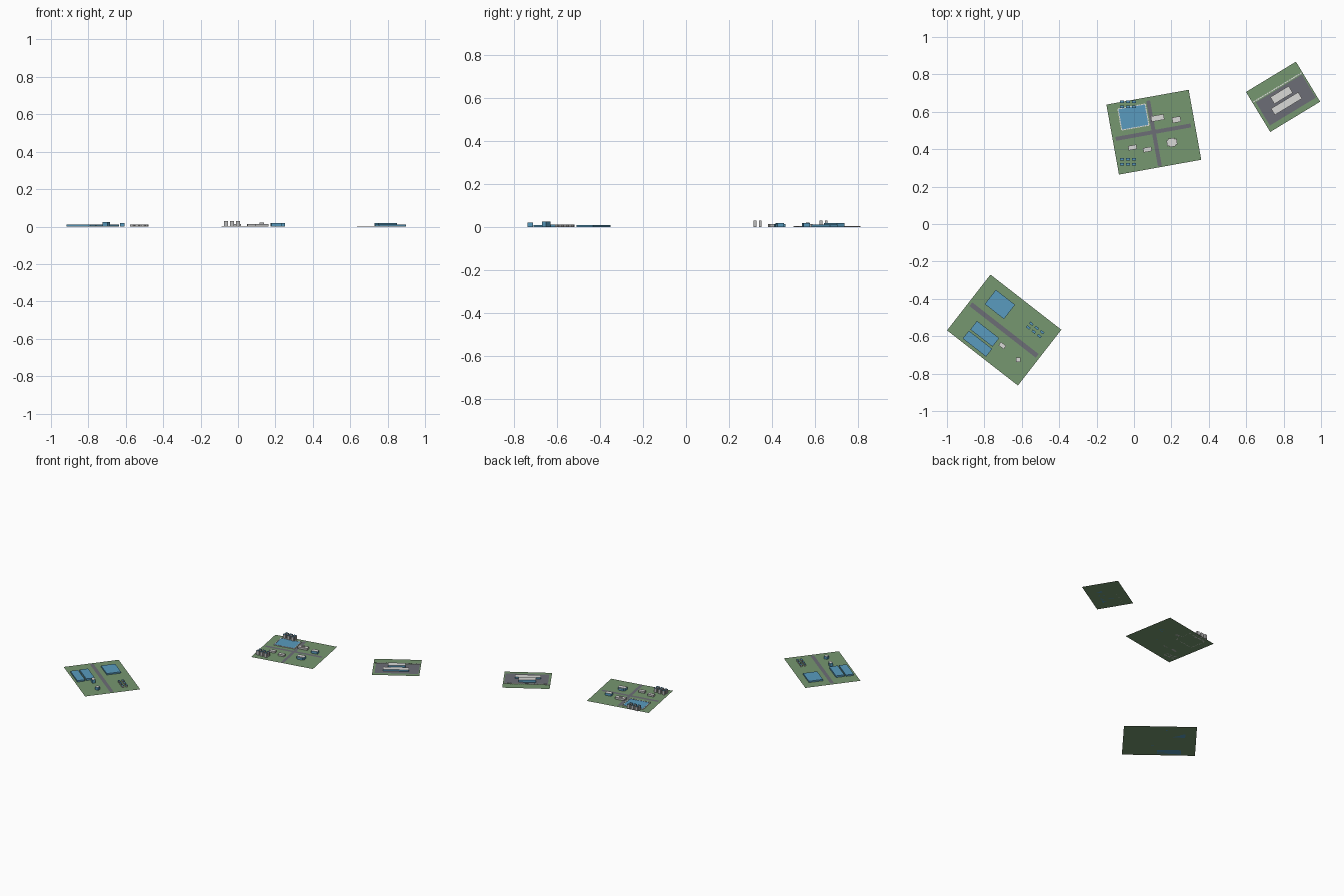
import bpy
from math import radians
from mathutils import Matrix, Vector

cube = bpy.data.objects.get("Cube")
if cube:
    bpy.data.objects.remove(cube, do_unlink=True)


def material(name, colour):
    m = bpy.data.materials.new(name)
    m.use_nodes = True
    rgba = (*colour, 1)
    m.diffuse_color = rgba
    m.node_tree.nodes["Principled BSDF"].inputs["Base Color"].default_value = rgba
    return m


grass = material("grass green", (0.18, 0.31, 0.16))
asphalt = material("asphalt grey", (0.15, 0.155, 0.18))
blue = material("steel blue", (0.10, 0.33, 0.52))
white = material("off white", (0.70, 0.70, 0.68))
concrete = material("concrete grey", (0.50, 0.50, 0.50))


def place(name, mesh, x, y, z, angle, mats):
    ob = bpy.data.objects.new(name, mesh)
    ob.location = (x, y, z)
    ob.rotation_euler.z = radians(angle)
    for m in mats:
        mesh.materials.append(m)
    bpy.context.collection.objects.link(ob)
    return ob


def sheet(name, x, y, w, d, angle, mat, z=0.0):
    """Flat ground area."""
    a, b = w / 2, d / 2
    me = bpy.data.meshes.new(name)
    me.from_pydata([(-a, -b, 0), (a, -b, 0), (a, b, 0), (-a, b, 0)], [], [(0, 1, 2, 3)])
    return place(name, me, x, y, z, angle, [mat])


def block(name, x, y, w, d, h, angle, wall, roof, z=0.0):
    """Box with one colour for walls and another for the roof."""
    a, b = w / 2, d / 2
    ring = [(-a, -b), (a, -b), (a, b), (-a, b)]
    verts = [(p, q, 0) for p, q in ring] + [(p, q, h) for p, q in ring]
    sides = [(i, (i + 1) % 4, (i + 1) % 4 + 4, i + 4) for i in range(4)]
    me = bpy.data.meshes.new(name)
    me.from_pydata(verts, [], sides + [(4, 5, 6, 7), (3, 2, 1, 0)])
    ob = place(name, me, x, y, z, angle, [wall, roof])
    for f in me.polygons:
        f.material_index = int(f.normal.z > 0.5)
    return ob


def cluster(name, x, y, angle, dx, dy, w, d, h):
    """Three by two group of small towers."""
    turn = Matrix.Rotation(radians(angle), 3, "Z")
    for i in range(3):
        for j in range(2):
            p = turn @ Vector(((i - 1) * dx, (j - 0.5) * dy, 0))
            block(f"{name}_{i}_{j}", x + p.x, y + p.y, w, d, h, angle, concrete, blue)


def fence(name, x, y, length, angle, count):
    """Dashed low fence along a line."""
    along = Matrix.Rotation(radians(angle), 3, "Z") @ Vector((1, 0, 0))
    step = length / count
    for i in range(count):
        p = along * ((i + 0.5) * step - length / 2)
        block(f"{name}_{i}", x + p.x, y + p.y, step * 0.8, 0.006, 0.004, angle, white, white)


# Industrial site
A = -37.9
sheet("industrial_ground", -0.694, -0.567, 0.48, 0.378, A, grass)
sheet("industrial_road", -0.695, -0.567, 0.45, 0.025, A, asphalt, 0.001)
block("large_hall", -0.717, -0.43, 0.13, 0.097, 0.01, A, blue, blue)
block("inner_warehouse", -0.798, -0.587, 0.15, 0.058, 0.012, A, blue, blue)
block("outer_warehouse", -0.837, -0.64, 0.158, 0.053, 0.01, A, blue, blue)
block("site_office", -0.704, -0.65, 0.034, 0.022, 0.025, A, blue, white)
block("gate_house", -0.618, -0.725, 0.025, 0.025, 0.02, 0, blue, white)
cluster("storage_unit", -0.528, -0.566, A, 0.037, 0.026, 0.022, 0.012, 0.012)

# Residential site
B = 10.2
sheet("residential_ground", 0.106, 0.491, 0.447, 0.38, B, grass)
sheet("cross_road", 0.103, 0.491, 0.408, 0.021, B, asphalt, 0.001)
sheet("long_road", 0.107, 0.485, 0.021, 0.355, B, asphalt, 0.0012)
sheet("pool", -0.003, 0.572, 0.148, 0.115, B, blue, 0.002)
turn = Matrix.Rotation(radians(B), 3, "Z")
for s in (-1, 1):
    p = turn @ Vector((0, s * 0.0575, 0))
    fence(f"pool_edge_{s}", -0.003 + p.x, 0.572 + p.y, 0.15, B, 12)
    p = turn @ Vector((s * 0.074, 0, 0))
    fence(f"pool_side_{s}", -0.003 + p.x, 0.572 + p.y, 0.115, B + 90, 9)
cluster("front_tower", -0.032, 0.333, 0, 0.032, 0.025, 0.021, 0.013, 0.03)
cluster("back_tower", -0.032, 0.64, 0, 0.032, 0.025, 0.021, 0.013, 0.03)
block("hall", 0.126, 0.567, 0.07, 0.03, 0.014, B, concrete, white)
block("hall_lantern", 0.126, 0.567, 0.022, 0.012, 0.007, B, concrete, white, 0.014)
block("left_house", 0.227, 0.558, 0.045, 0.03, 0.018, B, blue, white)
block("shop", 0.203, 0.436, 0.055, 0.032, 0.018, B, blue, white)
block("shop_wing", 0.203, 0.436, 0.035, 0.046, 0.014, B, blue, white)
block("row_house_a", -0.008, 0.409, 0.045, 0.024, 0.013, B, concrete, white)
block("row_house_b", 0.072, 0.398, 0.045, 0.024, 0.013, B, concrete, white)

# Depot site
C = 31.2
sheet("depot_ground", 0.797, 0.68, 0.312, 0.25, C, grass)
sheet("depot_yard", 0.812, 0.663, 0.288, 0.145, C, asphalt, 0.001)
block("back_depot", 0.789, 0.69, 0.115, 0.043, 0.018, C, blue, white)
block("front_depot", 0.8155, 0.644, 0.17, 0.04, 0.012, C, blue, white)
fence("depot_fence", 0.767, 0.73, 0.305, C, 22)
